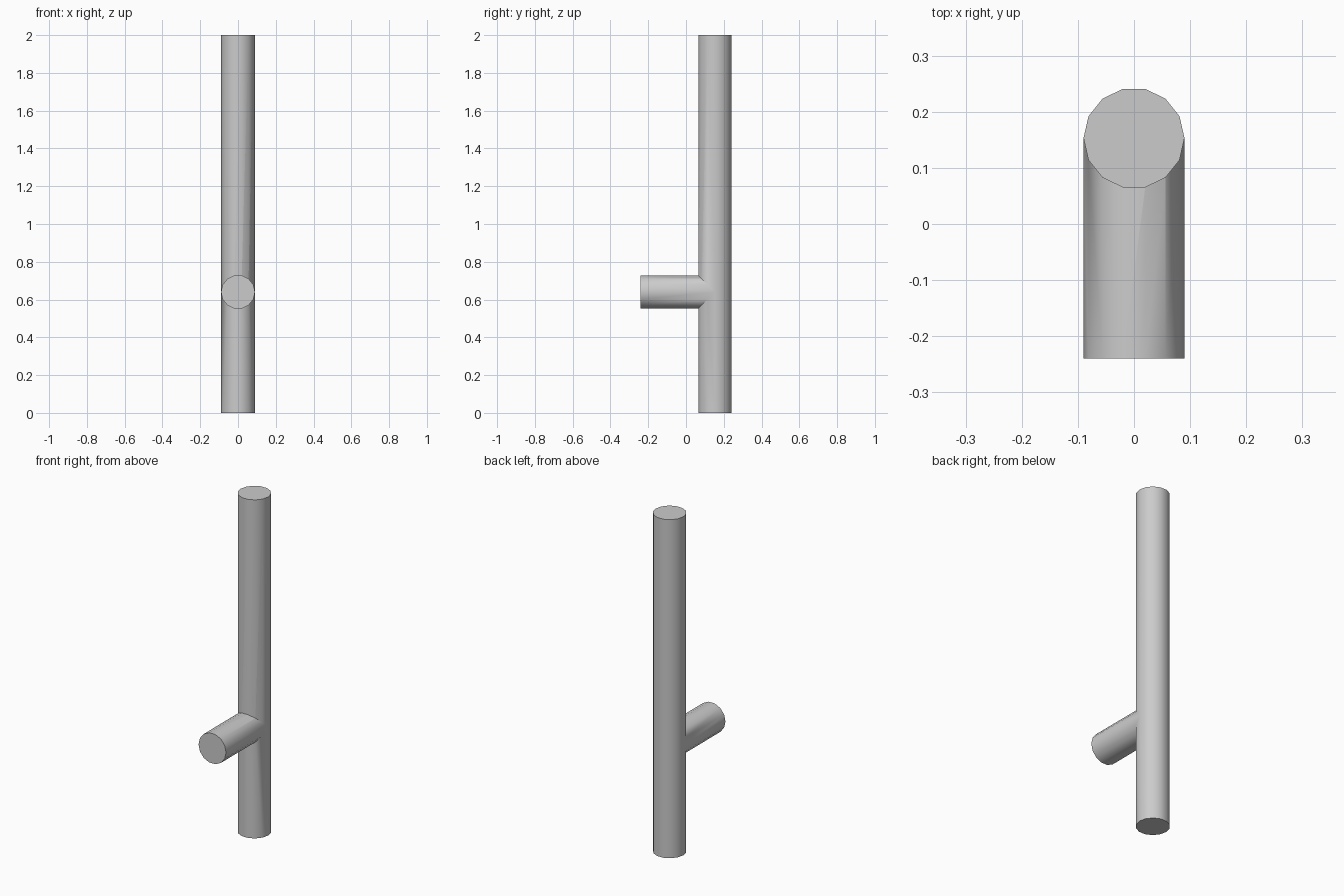
import bpy
import math
from mathutils import Matrix

RADIUS = 0.09
SIDES = 14
POST_Y = 0.153
BRANCH_Z = 0.64

if "Cube" in bpy.data.objects:
    bpy.data.objects.remove(bpy.data.objects["Cube"], do_unlink=True)

# Plain grey for the whole fitting
grey = bpy.data.materials.new("plain grey")
grey.use_nodes = True
colour = (0.6, 0.6, 0.6, 1.0)
grey.diffuse_color = colour
grey.node_tree.nodes["Principled BSDF"].inputs["Base Color"].default_value = colour


def add_rod(name, length, location, tilt=0.0):
    """Solid rod with a corner on each side (+x and -x)."""
    bpy.ops.mesh.primitive_cylinder_add(vertices=SIDES, radius=RADIUS, depth=length)
    rod = bpy.context.object
    rod.name = name
    turn = Matrix.Rotation(math.pi / 2, 4, "Z")
    rod.data.transform(Matrix.Translation(location) @ Matrix.Rotation(tilt, 4, "X") @ turn)
    rod.data.materials.append(grey)
    return rod


# Upright post
post = add_rod("post", 2.0, (0, POST_Y, 1.0))

# Side branch, reaching from the front to the middle of the post
front = -0.24
branch = add_rod("side_branch", POST_Y - front, (0, (POST_Y + front) / 2, BRANCH_Z), math.pi / 2)

# Join both rods into one skin
bpy.context.view_layer.objects.active = post
union = post.modifiers.new("join_branch", "BOOLEAN")
union.operation = "UNION"
union.solver = "EXACT"
union.object = branch
bpy.ops.object.modifier_apply(modifier=union.name)
bpy.data.objects.remove(branch, do_unlink=True)

# Round sides, crisp ends and joint
bpy.ops.object.select_all(action="DESELECT")
post.select_set(True)
bpy.ops.object.shade_smooth_by_angle(angle=math.radians(35))
post.name = "post_with_branch"
